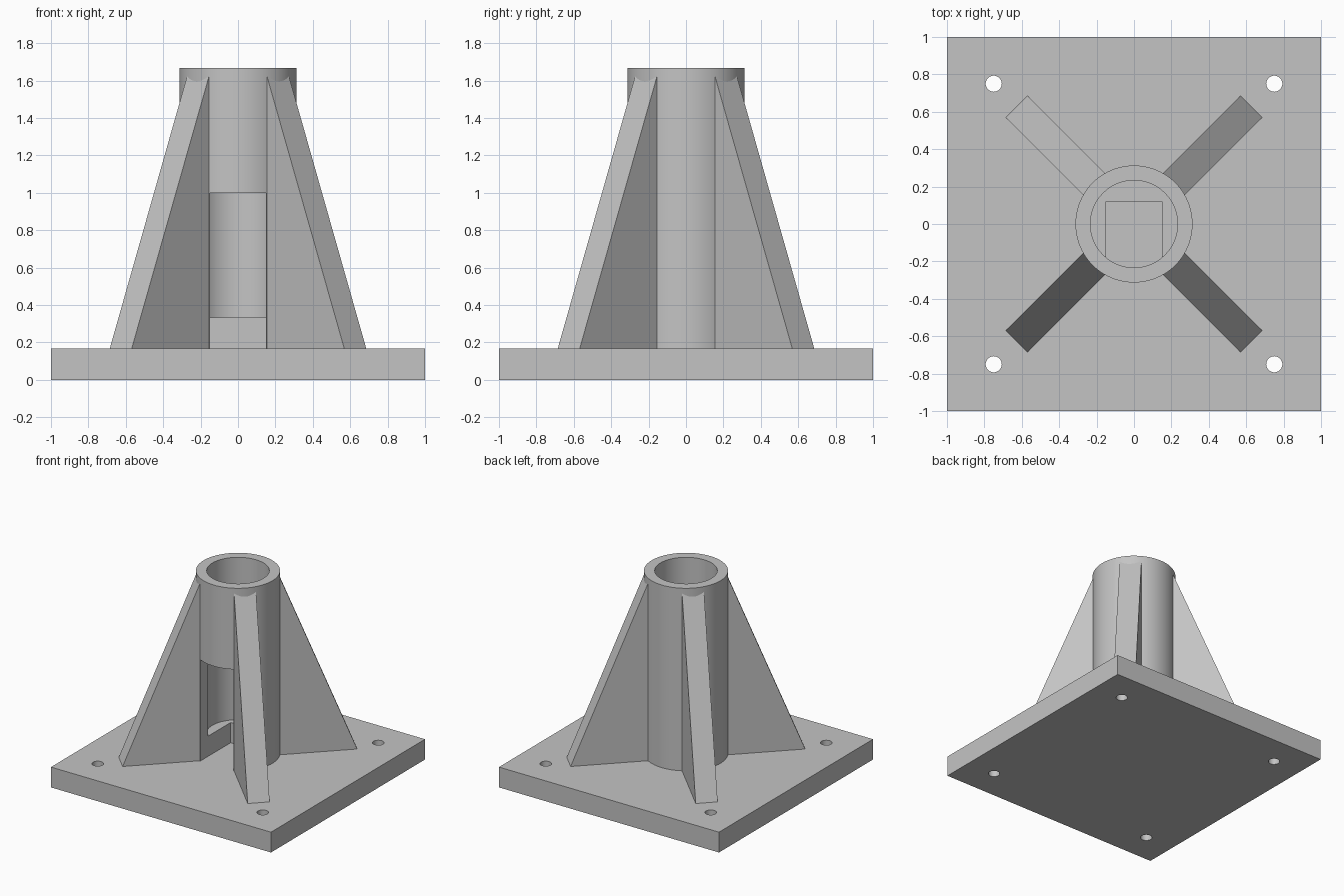
import bpy
from math import radians, pi

if "Cube" in bpy.data.objects:
    bpy.data.objects.remove(bpy.data.objects["Cube"], do_unlink=True)

BASE_TOP, TOP = 0.167, 1.667
SINK = 0.15  # upper parts start slightly inside the plate

grey = bpy.data.materials.new("steel grey")
grey.use_nodes = True
COLOUR = (0.55, 0.55, 0.55, 1)
grey.diffuse_color = COLOUR
grey.node_tree.nodes["Principled BSDF"].inputs["Base Color"].default_value = COLOUR


def named(name):
    ob = bpy.context.object
    ob.name = ob.data.name = name
    ob.data.materials.append(grey)
    return ob


def box(name, x, y, z):
    bpy.ops.mesh.primitive_cube_add(size=1)
    ob = named(name)
    for v in ob.data.vertices:
        v.co = [lo_hi[int(c > 0)] for c, lo_hi in zip(v.co, (x, y, z))]
    return ob


def cylinder(name, radius, z, at=(0, 0), sides=96):
    bpy.ops.mesh.primitive_cylinder_add(
        vertices=sides, radius=radius, depth=z[1] - z[0],
        location=(at[0], at[1], (z[0] + z[1]) / 2))
    return named(name)


def finish(ob, cutters=()):
    bpy.ops.object.select_all(action="DESELECT")
    bpy.context.view_layer.objects.active = ob
    ob.select_set(True)
    for cutter in cutters:
        mod = ob.modifiers.new("cut", "BOOLEAN")
        mod.operation, mod.solver, mod.object = "DIFFERENCE", "EXACT", cutter
        bpy.ops.object.modifier_apply(modifier=mod.name)
    for cutter in cutters:
        bpy.data.objects.remove(cutter, do_unlink=True)
    bpy.ops.object.shade_smooth_by_angle(angle=radians(30))


# Base plate with a bolt hole near each corner
plate = box("base_plate", (-1, 1), (-1, 1), (0, BASE_TOP))
holes = [cylinder("bolt_hole", 0.043, (-0.1, 0.3), (x, y), 48)
         for x in (-0.75, 0.75) for y in (-0.75, 0.75)]
finish(plate, holes)

# Socket tube: blind bore from above, square slot through the front
tube = cylinder("socket_tube", 0.313, (SINK, TOP))
bore = cylinder("bore", 0.233, (0.333, 2))
slot = box("front_slot", (-0.15, 0.15), (-0.5, 0.12), (0.1, 1.0))
finish(tube, [bore, slot])

# Four tapered ribs on the diagonals
FOOT, INNER, HALF, SLOPE = 0.887, 0.298, 0.083, 2.49
profile = [(INNER, SINK), (FOOT, SINK), (FOOT, BASE_TOP),
           (INNER, BASE_TOP + (FOOT - INNER) * SLOPE)]
n = len(profile)
verts = [(r, side, z) for side in (-HALF, HALF) for r, z in profile]
faces = [tuple(range(n)), tuple(reversed(range(n, 2 * n)))]
faces += [(i, i + n, (i + 1) % n + n, (i + 1) % n) for i in range(n)]
for k, corner in enumerate(("back_left", "back_right", "front_right", "front_left")):
    mesh = bpy.data.meshes.new(corner + "_rib")
    mesh.from_pydata(verts, [], faces)
    mesh.materials.append(grey)
    rib = bpy.data.objects.new(corner + "_rib", mesh)
    rib.rotation_euler.z = pi / 4 + k * pi / 2
    bpy.context.collection.objects.link(rib)
